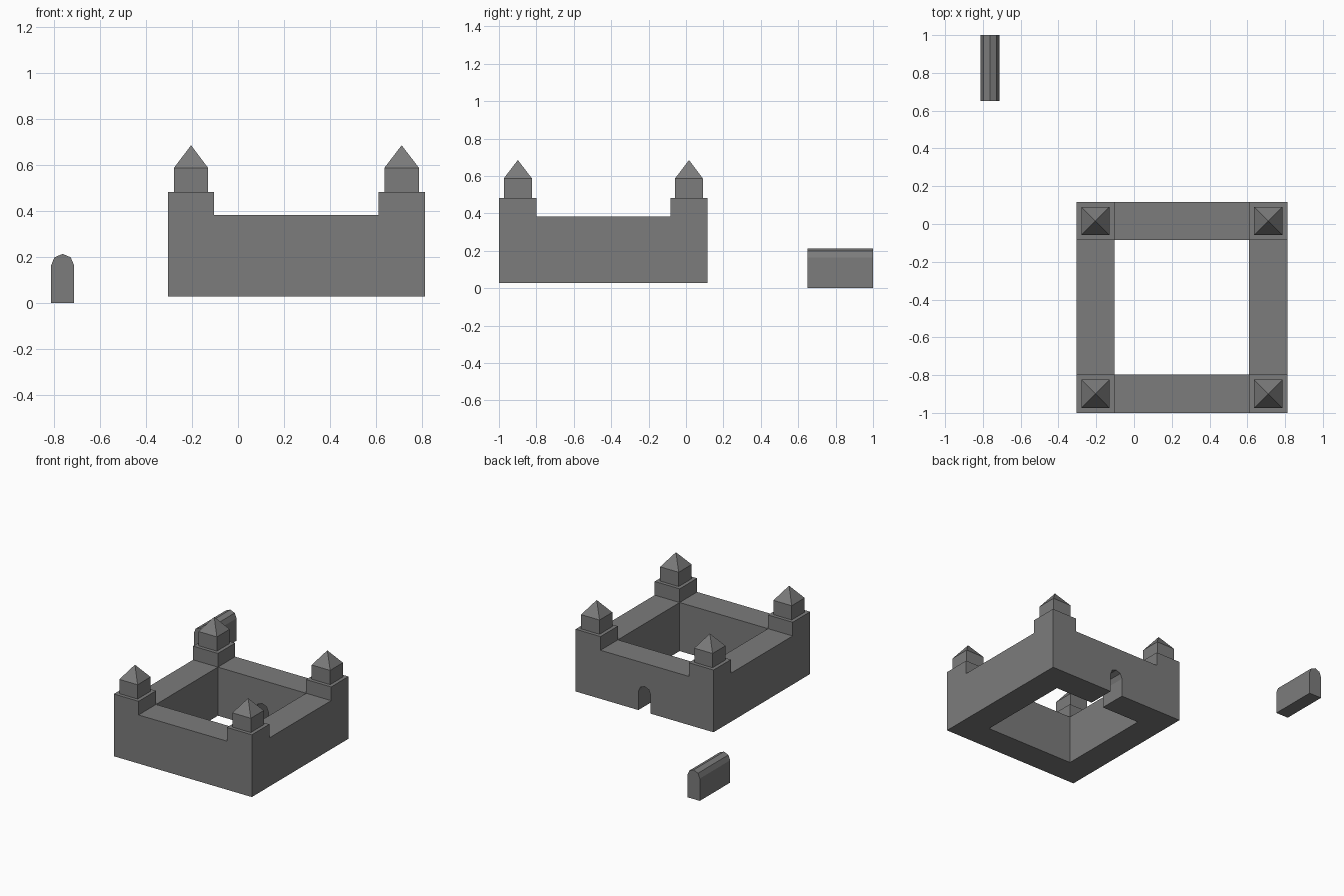
import bpy, bmesh, math
from mathutils import Vector

if "Cube" in bpy.data.objects:
    bpy.data.objects.remove(bpy.data.objects["Cube"])

UP = Vector((0, 0, 1))

stone = bpy.data.materials.new("dark_stone")
stone.diffuse_color = (0.2, 0.2, 0.2, 1)
stone.use_nodes = True
stone.node_tree.nodes["Principled BSDF"].inputs["Base Color"].default_value = stone.diffuse_color


def make_object(name, bm):
    bmesh.ops.recalc_face_normals(bm, faces=bm.faces[:])
    mesh = bpy.data.meshes.new(name)
    bm.to_mesh(mesh)
    bm.free()
    mesh.materials.append(stone)
    obj = bpy.data.objects.new(name, mesh)
    bpy.context.collection.objects.link(obj)
    return obj


def raise_faces(bm, faces, height):
    """Extrude each face straight up and return the new tops."""
    tops = bmesh.ops.extrude_discrete_faces(bm, faces=faces)["faces"]
    bmesh.ops.translate(bm, vec=UP * height, verts=list({v for f in tops for v in f.verts}))
    return tops


def arch_block(name, x, y0, y1):
    """Gate-shaped block: straight sides with a four-segment round top."""
    r, spring = 0.05, 0.163
    profile = [(x - r, 0), (x + r, 0)]
    profile += [(x + r * math.cos(i * math.pi / 4), spring + r * math.sin(i * math.pi / 4))
                for i in range(5)]
    bm = bmesh.new()
    face = bm.faces.new([bm.verts.new((px, y0, pz)) for px, pz in profile])
    ext = bmesh.ops.extrude_face_region(bm, geom=[face])["geom"]
    bmesh.ops.translate(bm, vec=(0, y1 - y0, 0),
                        verts=[g for g in ext if isinstance(g, bmesh.types.BMVert)])
    return make_object(name, bm)


# Castle plan: 3 x 3 cells with the courtyard left open
xs = (-0.304, -0.104, 0.61, 0.812)
ys = (-1.0, -0.798, -0.084, 0.116)
base = 0.028
bm = bmesh.new()
grid = [[bm.verts.new((x, y, base)) for y in ys] for x in xs]
for i in range(3):
    for j in range(3):
        if (i, j) != (1, 1):
            bm.faces.new((grid[i][j], grid[i + 1][j], grid[i + 1][j + 1], grid[i][j + 1]))

# Walls
ext = bmesh.ops.extrude_face_region(bm, geom=bm.faces[:])["geom"]
bmesh.ops.translate(bm, vec=UP * 0.355, verts=[g for g in ext if isinstance(g, bmesh.types.BMVert)])
bm.normal_update()

# Corner towers, narrower turrets and pyramid roofs
corners = [f for f in ext if isinstance(f, bmesh.types.BMFace)
           and max(e.calc_length() for e in f.edges) < 0.3]
towers = raise_faces(bm, corners, 0.1)
bm.normal_update()
bmesh.ops.inset_individual(bm, faces=towers, thickness=0.026, use_even_offset=True)
turrets = raise_faces(bm, towers, 0.104)
for v in bmesh.ops.poke(bm, faces=turrets)["verts"]:
    v.co.z = 0.685

bmesh.ops.recalc_face_normals(bm, faces=bm.faces[:])
bmesh.ops.dissolve_limit(bm, angle_limit=0.01, verts=bm.verts[:], edges=bm.edges[:])
castle = make_object("castle", bm)

# Gate opening through the middle of the back wall
cutter = arch_block("gate_cutter", (xs[0] + xs[3]) / 2, -0.2, 0.25)
cutter.hide_render = True
cutter.hide_set(True)
cut = castle.modifiers.new("gate_opening", 'BOOLEAN')
cut.operation = 'DIFFERENCE'
cut.solver = 'EXACT'
cut.object = cutter

# Loose gate block standing behind the castle
arch_block("gate_block", -0.762, 0.65, 1.0)
